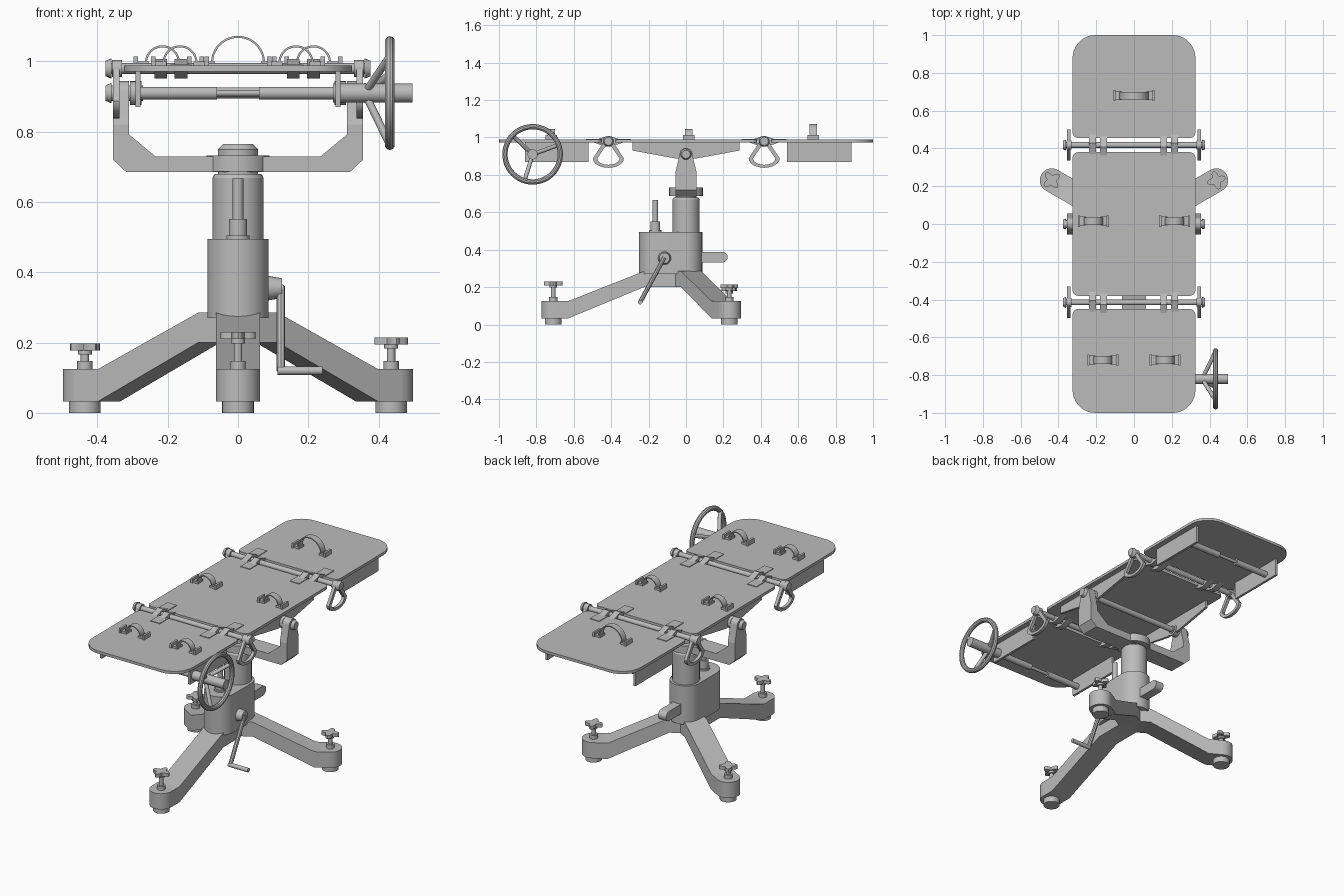
import bpy, bmesh, math
from mathutils import Vector

if "Cube" in bpy.data.objects:
    bpy.data.objects.remove(bpy.data.objects["Cube"])

steel = bpy.data.materials.new("grey_steel")
steel.use_nodes = True
COLOR = (0.5, 0.5, 0.5, 1)
steel.diffuse_color = COLOR
steel.node_tree.nodes["Principled BSDF"].inputs["Base Color"].default_value = COLOR
parts = []


def finish(name, bm):
    bmesh.ops.recalc_face_normals(bm, faces=bm.faces)
    mesh = bpy.data.meshes.new(name)
    bm.to_mesh(mesh)
    bm.free()
    mesh.materials.append(steel)
    ob = bpy.data.objects.new(name, mesh)
    bpy.context.collection.objects.link(ob)
    parts.append(ob)
    return ob


def place(axis, u, v, w):
    return {"x": (w, u, v), "y": (u, w, v), "z": (u, v, w)}[axis]


def prism(name, pts, axis, a, b, hole=None):
    """Extrude a 2D outline along an axis, optionally with a matching hole outline."""
    bm = bmesh.new()
    loops = [[[bm.verts.new(place(axis, u, v, w)) for u, v in line] for w in (a, b)]
             for line in (pts, hole) if line]
    n = len(pts)
    for low, high in loops:
        for i in range(n):
            j = (i + 1) % n
            bm.faces.new((low[i], low[j], high[j], high[i]))
    for k in (0, 1):
        if hole:
            out, inn = loops[0][k], loops[1][k]
            for i in range(n):
                j = (i + 1) % n
                bm.faces.new((out[i], out[j], inn[j], inn[i]))
        else:
            bm.faces.new(loops[0][k])
    return finish(name, bm)


def box(name, x, y, z):
    return prism(name, [(x[0], y[0]), (x[1], y[0]), (x[1], y[1]), (x[0], y[1])], "z", *z)


def rod(name, p, q, r, r2=None, seg=24):
    p, q = Vector(p), Vector(q)
    bm = bmesh.new()
    bmesh.ops.create_cone(bm, cap_ends=True, segments=seg, radius1=r,
                          radius2=r if r2 is None else r2, depth=(q - p).length)
    bm.transform((q - p).to_track_quat("Z", "Y").to_matrix().to_4x4())
    bmesh.ops.translate(bm, vec=(p + q) / 2, verts=bm.verts)
    return finish(name, bm)


def stack(name, x, y, steps):
    """Vertical stack of cylinders or cones given as (z0, z1, r0, r1)."""
    for i, (z0, z1, r0, r1) in enumerate(steps):
        rod(f"{name}_{i + 1}", (x, y, z0), (x, y, z1), r0, r1, 32)


def arc(cx, cy, r, a0, a1, n=10):
    return [(cx + r * math.cos(math.radians(a0 + (a1 - a0) * i / n)),
             cy + r * math.sin(math.radians(a0 + (a1 - a0) * i / n))) for i in range(n + 1)]


def panel(name, y0, y1, r_front, r_back, w=0.325):
    pts = (arc(w - r_back, y1 - r_back, r_back, 0, 90) + arc(r_back - w, y1 - r_back, r_back, 90, 180)
           + arc(r_front - w, y0 + r_front, r_front, 180, 270)
           + arc(w - r_front, y0 + r_front, r_front, 270, 360))
    prism(name, pts, "z", 0.972, 0.988)


# Table top in three sections
panel("foot_panel", -1, -0.45, 0.12, 0.03)
panel("middle_panel", -0.38, 0.38, 0.03, 0.03)
panel("head_panel", 0.455, 1, 0.03, 0.12)

# Side rails below the sections and the cross rods between them
for s, side in ((1, "left"), (-1, "right")):
    x = sorted((s * 0.278, s * 0.292))
    box(f"foot_rail_{side}", x, (-0.86, -0.52), (0.87, 0.973))
    box(f"head_rail_{side}", x, (0.54, 0.885), (0.87, 0.973))
    prism(f"middle_rail_{side}", [(-0.285, 0.973), (-0.285, 0.93), (-0.05, 0.887), (0.05, 0.887),
                                  (0.285, 0.93), (0.285, 0.973)], "x", *x)
    for y in (-0.82, 0.8):
        rod(f"cross_rod_sleeve_{side}", (s * 0.285, y, 0.91), (s * 0.06, y, 0.91), 0.018)
for y in (-0.82, 0, 0.8):
    rod("cross_rod", (-0.285, y, 0.91), (0.285, y, 0.91), 0.016 if y == 0 else 0.009)

# Hinge rods with leaves, end knobs and fan-shaped grips
fan = [(0.018, 0.01), (-0.018, 0.01)] + [
    (-0.083 * math.cos(t * math.pi / 12), -0.09 - 0.05 * math.sin(t * math.pi / 12)) for t in range(13)]
for y, end in ((-0.415, "front"), (0.418, "back")):
    rod(f"{end}_hinge_rod", (-0.37, y, 0.98), (0.37, y, 0.98), 0.015)
    for x, d in ((-0.22, 1), (-0.162, -1), (0.157, -1), (0.215, 1)):
        leaf = [(-0.065, 0.986), (-0.025, 0.998), (0, 1.007), (0.025, 0.998), (0.065, 0.986),
                (0.065, 0.972), (0.025, 0.958), (0, 0.952), (-0.025, 0.958), (-0.065, 0.972)]
        prism(f"{end}_hinge_leaf", [(y + u + 0.01 * d, v) for u, v in leaf], "x", x - 0.018, x + 0.018)
        box(f"{end}_hinge_plate", (x - 0.03, x + 0.03), sorted((y + d * 0.04, y + d * 0.12)), (0.985, 0.992))
    for s in (1, -1):
        outer = [(y + u, 0.978 + v) for u, v in fan]
        inner = [(y + u * 0.72, 0.978 - 0.09 + (v + 0.09) * 0.68) for u, v in fan]
        prism(f"{end}_fan_grip", outer, "x", s * 0.337, s * 0.355, inner)
        rod(f"{end}_hinge_collar", (s * 0.33, y, 0.98), (s * 0.358, y, 0.98), 0.024)
        rod(f"{end}_hinge_knob", (s * 0.36, y, 0.98), (s * 0.377, y, 0.98), 0.029, 0.022)


# Arched strap loops with clamp brackets
def strap(x, y, r):
    z = 0.996
    prism("strap_loop", arc(x, z, r, 0, 180, 20) + arc(x, z, r - 0.006, 180, 0, 20), "y", y - 0.02, y + 0.02)
    for s in (1, -1):
        cx = x + s * (r + 0.008)
        box("strap_bracket", (cx - 0.02, cx + 0.02), (y - 0.024, y + 0.024), (0.986, 1.0))
        cx += s * 0.018
        box("strap_clip", (cx - 0.006, cx + 0.006), (y - 0.03, y + 0.03), (0.986, 1.014))


strap(0, 0.68, 0.077)
for s in (1, -1):
    strap(s * 0.215, 0.015, 0.05)
    strap(s * 0.165, -0.72, 0.05)

# Tilting handwheel on the left of the foot section
wy, wz = -0.82, 0.91
rod("handwheel_shaft", (0.27, wy, wz), (0.497, wy, wz), 0.027)
bm = bmesh.new()
rings = []
for i in range(48):
    a = math.tau * i / 48
    rings.append([bm.verts.new((0.432 + 0.014 * math.sin(b * math.tau / 10),
                                wy + (0.148 + 0.014 * math.cos(b * math.tau / 10)) * math.cos(a),
                                wz + (0.148 + 0.014 * math.cos(b * math.tau / 10)) * math.sin(a)))
                  for b in range(10)])
for i in range(48):
    for b in range(10):
        n, m = (i + 1) % 48, (b + 1) % 10
        bm.faces.new((rings[i][b], rings[n][b], rings[n][m], rings[i][m]))
finish("handwheel_rim", bm)
for deg in (20, 137, 253):
    c, t = math.cos(math.radians(deg)), math.sin(math.radians(deg))
    rod("handwheel_spoke", (0.37, wy + 0.02 * c, wz + 0.02 * t),
        (0.428, wy + 0.145 * c, wz + 0.145 * t), 0.011, seg=12)

# Swivel yoke carrying the table
half = [(0.355, 0.82), (0.355, 0.72), (0.318, 0.685)]
inner = [(0.235, 0.73), (0.31, 0.792), (0.31, 0.82)]
outline = half + [(-x, z) for x, z in reversed(half)] + [(-x, z) for x, z in reversed(inner)] + inner
prism("yoke_bar", outline, "y", -0.055, 0.055)
arm = [(-0.055, 0.82), (0.055, 0.82)] + arc(0, 0.91, 0.034, 0, 180, 16)
for s, side in ((1, "left"), (-1, "right")):
    prism(f"yoke_arm_{side}", arm, "x", s * 0.31, s * 0.355)
    rod(f"pivot_pin_{side}", (s * 0.27, 0, 0.91), (s * 0.37, 0, 0.91), 0.022)
    rod(f"pivot_boss_{side}", (s * 0.275, 0, 0.91), (s * 0.308, 0, 0.91), 0.034)
    rod(f"pivot_knob_{side}", (s * 0.36, 0, 0.91), (s * 0.377, 0, 0.91), 0.029, 0.022)

# Lifting column and yoke hub
stack("column", 0, 0, [(0.48, 0.668, 0.073, 0.073), (0.668, 0.68, 0.073, 0.066), (0.675, 0.75, 0.057, 0.057),
                       (0.75, 0.765, 0.057, 0.042)])
stack("yoke_hub", 0, 0, [(0.687, 0.732, 0.09, 0.09)])

# Base housing with locking post, rear pedal and side crank
stadium = arc(0, 0, 0.087, 0, 180, 20) + arc(0, -0.164, 0.087, 180, 360, 20)
prism("base_housing", stadium, "z", 0.27, 0.495)
stack("locking_post", 0, -0.164, [(0.49, 0.505, 0.033, 0.033), (0.5, 0.552, 0.026, 0.026),
                                  (0.55, 0.667, 0.015, 0.015)])
prism("pedal", [(0.05, 0.332), (0.05, 0.388)] + arc(0.195, 0.36, 0.028, 90, -90), "x", -0.026, 0.026)
rod("crank_boss", (0.08, -0.115, 0.355), (0.125, -0.115, 0.355), 0.036, 0.028)
rod("crank_arm", (0.122, -0.115, 0.36), (0.122, -0.245, 0.12), 0.012, seg=8)
rod("crank_grip", (0.113, -0.245, 0.12), (0.24, -0.245, 0.12), 0.012)


# Three splayed legs with levelling feet and lobed hand knobs
def leg(name, oy, deg, reach, root, drop):
    """The leg slopes from the root radius down to a rounded flat end at the reach."""
    w = 0.063
    a = math.radians(deg)
    top = 0.285
    side = [(0, top), (root, top), (reach - 0.08, 0.125), (reach, 0.125),
            (reach, 0.033), (reach - 0.08, 0.033), (root, 0.2), (0, 0.2)]
    turn = lambda x, y: (x * math.cos(a) - y * math.sin(a), oy + x * math.sin(a) + y * math.cos(a))
    body = prism(f"{name}_leg", side, "y", -w, w)
    end = prism(f"{name}_leg_end", arc(reach, 0, w, -90, 90, 16), "z", 0.033, 0.125)
    for ob in (body, end):
        for v in ob.data.vertices:
            v.co.x, v.co.y = turn(v.co.x, v.co.y)
    fx, fy = turn(reach, 0)
    k = 0.23 - drop
    stack(f"{name}_foot", fx, fy, [(0, 0.035, 0.045, 0.045), (0.12, 0.148, 0.022, 0.022),
                                   (0.14, k - 0.01, 0.012, 0.012), (k - 0.032, k - 0.018, 0.02, 0.02)])
    lobes = []
    for i in range(48):
        t = math.tau * i / 48
        r = 0.038 + 0.012 * math.cos(4 * t)
        lobes.append((fx + r * math.cos(t + drop * 20), fy + r * math.sin(t + drop * 20)))
    prism(f"{name}_knob", lobes, "z", k - 0.02, k)


leg("front", 0, -90, 0.71, 0.225, 0)
leg("left_rear", -0.02, 30, 0.503, 0.095, 0.015)
leg("right_rear", -0.02, 150, 0.503, 0.095, 0.032)

# Smooth round surfaces, keep edges sharp
bpy.ops.object.select_all(action="DESELECT")
for ob in parts:
    ob.select_set(True)
bpy.context.view_layer.objects.active = parts[0]
bpy.ops.object.shade_smooth_by_angle(angle=math.radians(35))
